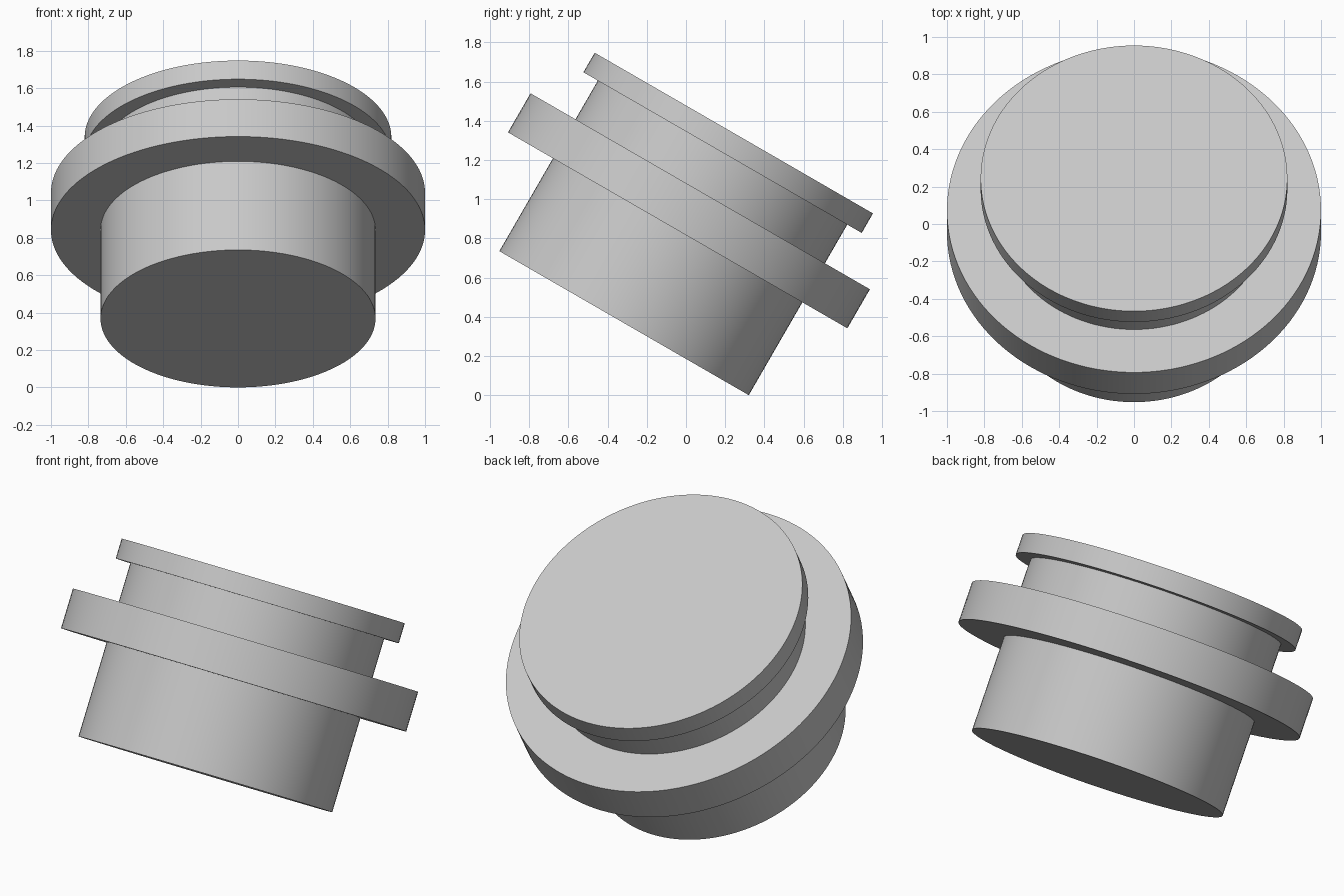
import bpy, math
from mathutils import Matrix, Vector

if "Cube" in bpy.data.objects:
    bpy.data.objects.remove(bpy.data.objects["Cube"])

grey = bpy.data.materials.new("light grey")
grey.diffuse_color = (0.58, 0.58, 0.58, 1)
grey.use_nodes = True
grey.node_tree.nodes["Principled BSDF"].inputs["Base Color"].default_value = grey.diffuse_color

# whole plug leans 30 degrees towards the back
tilt = Matrix.Rotation(math.radians(-30), 4, 'X')
base = Matrix.Translation(Vector((0, -0.316, 0.3675)))


def disc(name, radius, low, high):
    """Cylinder spanning low..high along the tilted axis."""
    bpy.ops.mesh.primitive_cylinder_add(vertices=128, radius=radius, depth=high - low)
    ob = bpy.context.object
    ob.name = name
    ob.data.transform(base @ tilt @ Matrix.Translation((0, 0, (low + high) / 2)))
    ob.data.materials.append(grey)
    bpy.ops.object.shade_smooth_by_angle(angle=math.radians(30))
    return ob


disc("plug_body", 0.735, 0.0, 1.06)    # main barrel, also the neck under the cap
disc("wide_flange", 1.0, 0.547, 0.777)  # broad middle ring
disc("top_cap", 0.82, 1.005, 1.12)     # thin lid
